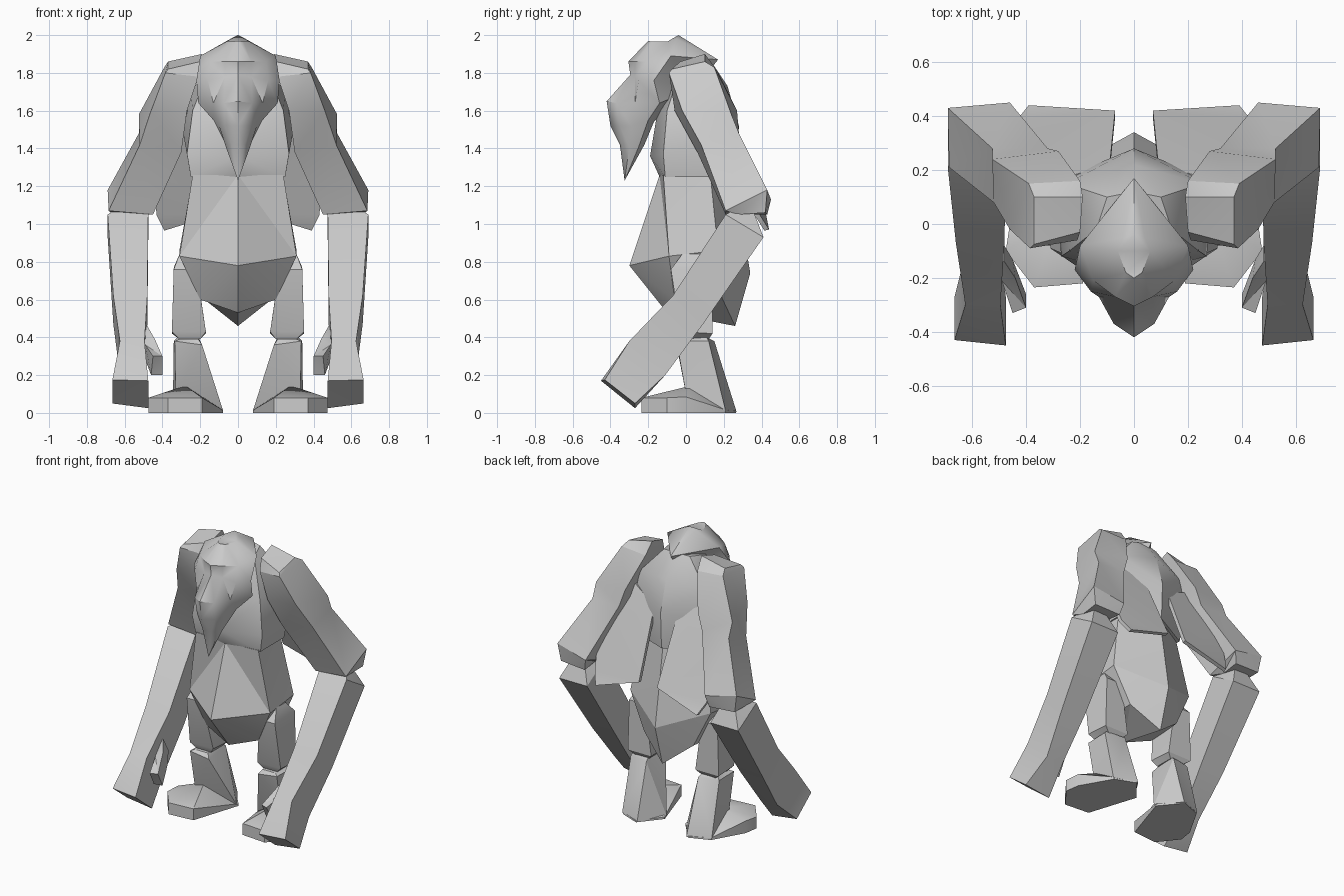
import bpy, bmesh, math

grey = bpy.data.materials.new("stone_grey")
grey.diffuse_color = (0.6, 0.6, 0.6, 1)


def loft(name, rings, mirrored=True, angle=30):
    """Skin closed rings of equal size, cap both ends."""
    bm = bmesh.new()
    vs = [[bm.verts.new(p) for p in ring] for ring in rings]
    n = len(rings[0])
    for a, b in zip(vs, vs[1:]):
        for i in range(n):
            j = (i + 1) % n
            bm.faces.new((a[i], a[j], b[j], b[i]))
    bm.faces.new(vs[0])
    bm.faces.new(vs[-1])
    bmesh.ops.remove_doubles(bm, verts=bm.verts, dist=0.001)
    bmesh.ops.triangulate(bm, faces=[f for f in bm.faces if len(f.verts) > 3])
    bmesh.ops.recalc_face_normals(bm, faces=bm.faces)
    me = bpy.data.meshes.new(name)
    bm.to_mesh(me)
    bm.free()
    me.materials.append(grey)
    ob = bpy.data.objects.new(name, me)
    bpy.context.collection.objects.link(ob)
    bpy.ops.object.select_all(action='DESELECT')
    ob.select_set(True)
    bpy.context.view_layer.objects.active = ob
    bpy.ops.object.shade_smooth_by_angle(angle=math.radians(angle))
    if mirrored:
        ob.modifiers.new("mirror", 'MIRROR')
    return ob


def whole(half):
    """Half ring from front centre to back centre, completed across x = 0."""
    return half + [(-x, y, z) for x, y, z in half[-2:0:-1]]


def box_ring(x0, x1, front, back):
    """Four corners from an x range and a front and back (y, z)."""
    return [(x0, *front), (x1, *front), (x1, *back), (x0, *back)]


# head with heavy brow, narrow snout and long pointed beard
head = [
    [(0, -.2, 1.97), (.03, -.18, 1.965), (.06, -.1, 1.965), (.04, -.05, 1.98), (0, -.04, 2.0)],
    [(0, -.305, 1.86), (.07, -.27, 1.86), (.15, -.21, 1.86), (.2, -.08, 1.89), (0, .17, 1.87)],
    [(0, -.295, 1.79), (.07, -.27, 1.78), (.16, -.25, 1.76), (.22, -.17, 1.76), (0, .05, 1.72)],
    [(0, -.42, 1.65), (.075, -.37, 1.64), (.13, -.27, 1.64), (.21, -.14, 1.64), (0, -.09, 1.62)],
    [(0, -.4, 1.52), (.07, -.35, 1.52), (.1, -.29, 1.52), (.13, -.2, 1.55), (0, -.17, 1.54)],
    [(0, -.35, 1.42), (.035, -.34, 1.42), (.065, -.3, 1.41), (.06, -.25, 1.41), (0, -.22, 1.42)],
    [(0, -.325, 1.23)] * 5,
]
loft("head", [whole(r) for r in head], False, 40)

# chest and hunched back
chest = [
    [(0, -.06, 1.85), (.14, -.02, 1.85), (.1, .1, 1.87), (0, .12, 1.88)],
    [(0, -.15, 1.6), (.24, -.1, 1.6), (.25, .15, 1.7), (0, .22, 1.73)],
    [(0, -.19, 1.36), (.27, -.12, 1.37), (.29, .16, 1.48), (0, .28, 1.52)],
    [(0, -.14, 1.25), (.25, -.11, 1.25), (.25, .15, 1.25), (0, .27, 1.27)],
]
loft("chest", [whole(r) for r in chest], False)

# belly and rump
belly = [
    [(0, -.14, 1.26), (.24, -.12, 1.26), (.24, .13, 1.25), (0, .25, 1.3)],
    [(0, -.3, .78), (.31, -.09, .83), (.31, .17, .86), (0, .34, .74)],
    [(0, -.1, .53), (.2, -.06, .6), (.19, .19, .61), (0, .26, .46)],
]
loft("belly", [whole(r) for r in belly], False, 20)

# upper arms with a small shoulder cap
loft("upper_arm", [
    [(.2, -.03, 1.86), (.37, -.075, 1.82), (.37, .1, 1.86), (.19, .1, 1.9)],
    [(.21, -.06, 1.78), (.385, -.09, 1.8), (.39, .15, 1.83), (.2, .16, 1.82)],
    [(.27, -.06, 1.6), (.46, -.02, 1.6), (.525, .24, 1.58), (.28, .27, 1.6)],
    [(.3, .06, 1.38), (.52, .08, 1.42), (.525, .28, 1.48), (.32, .28, 1.48)],
    [(.45, .21, 1.05), (.685, .21, 1.07), (.69, .43, 1.18), (.46, .45, 1.13)],
    [(.5, .28, 1.05), (.66, .28, 1.05), (.67, .42, 1.06), (.48, .43, 1.05)],
])

# forearms flaring into blunt hands
loft("forearm", [
    box_ring(.53, .63, (.28, 1.09), (.36, 1.06)),
    box_ring(.475, .69, (.21, 1.05), (.41, .93)),
    box_ring(.48, .66, (-.07, .62), (.09, .47)),
    box_ring(.495, .625, (-.3, .38), (-.11, .2)),
    [(.475, -.45, .17), (.665, -.43, .175), (.665, -.27, .05), (.475, -.27, .025)],
])

# thumbs
loft("thumb", [
    [(.48, -.14, .46), (.53, -.12, .42), (.53, -.06, .34), (.48, -.08, .36)],
    [(.44, -.2, .39), (.49, -.21, .36), (.49, -.13, .28), (.45, -.13, .29)],
    [(.4, -.31, .3), (.45, -.33, .3), (.46, -.27, .2), (.4, -.26, .2)],
])

# flaps of hide hanging from the back of the arms
flap = [(.09, .22, 1.52), (.07, .42, 1.07), (.39, .44, .97),
        (.43, .39, 1.05), (.46, .3, 1.3), (.3, .16, 1.62)]
loft("hide_flap", [flap, [(x, y - .025, z - .005) for x, y, z in flap]])

# thighs
loft("thigh", [
    box_ring(.26, .31, (-.02, .84), (.08, .84)),
    box_ring(.22, .34, (-.08, .76), (.14, .77)),
    box_ring(.17, .35, (-.03, .43), (.14, .42)),
    box_ring(.2, .31, (-.01, .39), (.12, .39)),
])

# shins running down to the heel
loft("shin", [
    [(.21, -.03, .39), (.31, -.03, .39), (.32, .11, .4), (.21, .11, .4)],
    [(.19, -.05, .36), (.335, -.05, .38), (.34, .12, .38), (.2, .15, .38)],
    [(.08, .1, .015), (.33, .0, .1), (.345, .21, .01), (.19, .268, .005)],
])

# feet turned outward
sole = [(.08, .12), (.2, .265), (.34, .21), (.46, .0), (.475, -.1), (.37, -.235), (.19, -.22)]
tops = (.015, .01, .015, .085, .08, .08, .08)
loft("foot", [
    [(x, y, 0) for x, y in sole],
    [(x, y, h) for (x, y), h in zip(sole, tops)],
    [(.28, .03, .145)] * 7,
])
